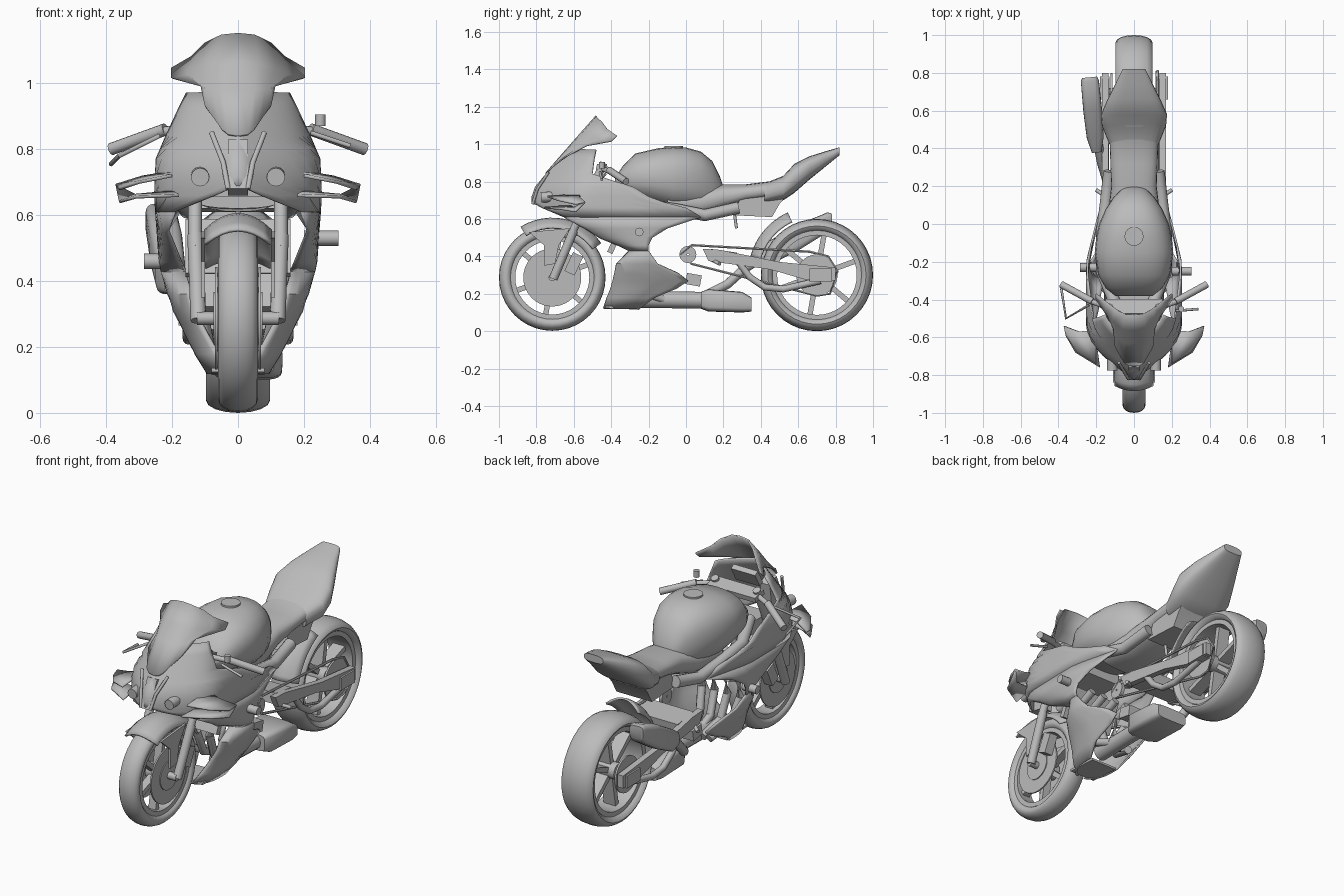
import bpy, bmesh, math
from math import sin, cos, pi, radians
from mathutils import Vector

cube = bpy.data.objects.get("Cube")
if cube:
    bpy.data.objects.remove(cube, do_unlink=True)

grey = bpy.data.materials.new("plain_grey")
grey.use_nodes = True
tone = (.5, .5, .5, 1)
grey.diffuse_color = tone
grey.node_tree.nodes["Principled BSDF"].inputs["Base Color"].default_value = tone
parts = []


def skin(name, rows, loop_rows=False, loop_cols=False, caps=False, thick=0, mirror=False):
    """Skin a grid of points, then optionally mirror and thicken it."""
    bm = bmesh.new()
    grid = [[bm.verts.new(p) for p in row] for row in rows]
    count, width = len(grid), len(grid[0])
    for i in range(count if loop_rows else count - 1):
        for j in range(width if loop_cols else width - 1):
            a, b = grid[i], grid[(i + 1) % count]
            k = (j + 1) % width
            bm.faces.new((a[j], a[k], b[k], b[j]))
    if caps:
        bm.faces.new(grid[0])
        bm.faces.new(grid[-1])
    bmesh.ops.remove_doubles(bm, verts=bm.verts, dist=.0005)
    bmesh.ops.recalc_face_normals(bm, faces=bm.faces)
    mesh = bpy.data.meshes.new(name)
    bm.to_mesh(mesh)
    bm.free()
    mesh.materials.append(grey)
    obj = bpy.data.objects.new(name, mesh)
    bpy.context.collection.objects.link(obj)
    if mirror:
        obj.modifiers.new("mirror", "MIRROR")
    if thick:
        mod = obj.modifiers.new("thickness", "SOLIDIFY")
        mod.thickness, mod.offset = thick, 0
    parts.append(obj)
    return obj


def prism(name, outline, x0, x1, mirror=False):
    rows = [[(x, y, z) for y, z in outline] for x in (x0, x1)]
    return skin(name, rows, loop_cols=True, caps=True, mirror=mirror)


def box(name, centre, size, tilt=0, mirror=False):
    x, y, z = centre
    w, d, h = [s / 2 for s in size]
    c, s = cos(radians(tilt)), sin(radians(tilt))
    corners = [(-d, -h), (d, -h), (d, h), (-d, h)]
    outline = [(y + a * c - b * s, z + a * s + b * c) for a, b in corners]
    return prism(name, outline, x - w, x + w, mirror)


def tube(name, points, radius, mirror=False, sides=12):
    pts = [Vector(p) for p in points]
    rows = []
    for i, p in enumerate(pts):
        a, b = pts[max(i - 1, 0)], pts[min(i + 1, len(pts) - 1)]
        turn = (b - a).to_track_quat("Z", "Y")
        ring = [2 * pi * k / sides for k in range(sides)]
        rows.append([p + turn @ Vector((radius * cos(t), radius * sin(t), 0)) for t in ring])
    return skin(name, rows, loop_cols=True, caps=True, mirror=mirror)


def loft(name, sections, power=2.6, sides=24):
    """Rounded body through sections of (y, bottom, top, half width)."""
    rows = []
    for y, low, high, half in sections:
        row = []
        for k in range(sides):
            c, s = cos(2 * pi * k / sides), sin(2 * pi * k / sides)
            x = math.copysign(abs(c) ** (2 / power), c) * half
            z = math.copysign(abs(s) ** (2 / power), s) * (high - low) / 2
            row.append((x, y, z + (high + low) / 2))
        rows.append(row)
    return skin(name, rows, loop_cols=True, caps=True)


def lathe(name, profile, y, z, mirror=False, steps=40):
    """Spin a closed (x, radius) profile about a sideways axle."""
    rows = []
    for k in range(steps):
        a = 2 * pi * k / steps
        rows.append([(x, y + r * cos(a), z + r * sin(a)) for x, r in profile])
    return skin(name, rows, True, True, mirror=mirror)


def disc(name, x0, x1, radius, y, z, hole=.005, mirror=False):
    return lathe(name, [(x0, hole), (x0, radius), (x1, radius), (x1, hole)], y, z, mirror)


def arc(name, y, z, radius, start, end, half, drop, thick=.01):
    """Curved guard over a wheel, with edges dropped towards the axle."""
    rows = []
    for i in range(13):
        a = radians(start + (end - start) * i / 12)
        row = []
        for j in range(-4, 5):
            r = radius - drop * (j / 4) ** 2
            row.append((half * j / 4, y + r * cos(a), z + r * sin(a)))
        rows.append(row)
    return skin(name, rows, thick=thick)


# Wheels: tyre, rim, hub, spokes and brake discs
def wheel(name, y, z, outer, half):
    inner = outer - .075
    mid, depth = (outer + inner) / 2, (outer - inner) / 2
    ring = [2 * pi * k / 16 for k in range(16)]
    lathe(name + "_tyre", [(half * cos(t), mid + depth * sin(t)) for t in ring], y, z)
    w = half * .75
    lathe(name + "_rim", [(-w, inner + .015), (w, inner + .015), (w, inner - .012), (-w, inner - .012)], y, z)
    disc(name + "_hub", -w, w, .045, y, z)
    for k in range(6):
        a = 60 * k + 20
        reach = inner / 2 + .01
        centre = (0, y + reach * cos(radians(a)), z + reach * sin(radians(a)))
        box(name + "_spoke", centre, (w, inner - .03, .028), a)


front, rear = (-.715, .287), (.7, .3)
wheel("front", *front, .285, .06)
wheel("rear", *rear, .3, .097)
disc("front_brake_disc", .062, .07, .155, *front, hole=.06, mirror=True)
disc("front_disc_carrier", .06, .075, .08, *front, mirror=True)
disc("rear_sprocket", .115, .125, .11, *rear)
disc("rear_brake_disc", -.125, -.115, .1, *rear)
tube("front_axle", [(-.125, *front), (.125, *front)], .02)
tube("rear_axle", [(-.18, *rear), (.18, *rear)], .02)

# Fork, calipers and front mudguard
tube("fork_lower", [(.12, -.71, .28), (.13, -.6, .54)], .024, mirror=True)
tube("fork_upper", [(.13, -.62, .5), (.13, -.44, .9)], .021, mirror=True)
box("brake_caliper", (.095, -.6, .36), (.05, .06, .11), -25, mirror=True)
arc("front_mudguard", *front, .315, 35, 122, .1, .05)
guard = [(-.84, .53), (-.62, .55), (-.68, .46), (-.7, .36), (-.76, .35), (-.76, .46)]
prism("mudguard_side", guard, .1, .112, mirror=True)

# Chain and its front sprocket
disc("front_sprocket", .11, .13, .045, .01, .41)
chain = [(.03, .46), (.66, .425), (.76, .4), (.81, .32), (.77, .2), (.7, .19), (.03, .36), (-.03, .41), (.03, .46)]
tube("chain", [(.125, y, z) for y, z in chain], .007, sides=6)

# Swingarm and rear guard
arm = [(.09, .44), (.18, .435), (.5, .37), (.8, .34), (.8, .27), (.64, .275), (.45, .33), (.12, .375)]
prism("swingarm_beam", arm, .135, .17, mirror=True)
brace = [(.28, .37), (.34, .29), (.42, .235), (.52, .225), (.72, .27)]
tube("swingarm_brace", [(.15, y, z) for y, z in brace], .018, mirror=True)
box("swingarm_bridge", (0, .2, .4), (.28, .14, .06), -8)
box("axle_block", (.155, .72, .3), (.05, .12, .07), mirror=True)
arc("rear_hugger", *rear, .365, 115, 165, .1, .05)

# Side cowls follow one shared body surface
WIDTHS = [(.12, .09), (.2, .14), (.3, .195), (.45, .235), (.65, .25), (.77, .245), (.84, .215), (.92, .18), (1, .145)]


def body_width(z):
    for (a, u), (b, v) in zip(WIDTHS, WIDTHS[1:]):
        if z <= b:
            return u + (v - u) * (z - a) / (b - a)
    return WIDTHS[-1][1]


def nose_line(z):
    return max(-.82, -.48 - (1.15 - z) * .85)


def cowl(name, rows, columns=12):
    """Panel through rows of (height, front edge, rear edge)."""
    grid = []
    for z, y0, y1 in rows:
        lip = .07 * min(1, max(0, (.64 - z) / .2))
        rounding = .28 - .5 * max(0, z - .77)
        row = []
        for j in range(columns + 1):
            s = j / columns
            y = y0 + (y1 - y0) * s ** 1.3
            t = min(1, max(0, (y - nose_line(z)) / rounding))
            x = body_width(z) * sin(t * pi / 2) - .25 * max(0, y + .2)
            row.append((x - lip * (1 - s) ** 3, y, z))
        grid.append(row)
    return skin(name, grid, thick=.01, mirror=True)


backs = ((.97, -.48), (.92, -.49), (.84, -.5), (.8, -.38), (.77, -.28), (.72, -.2))
upper = [(z, nose_line(z), back) for z, back in backs]
cowl("nose_cowl", upper + [(.69, -.82, -.12), (.66, -.77, .0), (.61, -.65, .08)])
cowl("middle_cowl", [(.61, -.65, .08), (.55, -.54, -.1), (.5, -.46, -.18), (.46, -.36, -.2), (.43, -.3, -.2)])
cowl("lower_cowl", [(.43, -.3, -.2), (.36, -.37, -.15), (.31, -.38, -.04), (.27, -.39, .01),
                    (.23, -.4, -.05), (.18, -.42, -.17), (.12, -.44, -.25)])
box("belly_pan", (0, -.34, .125), (.16, .18, .012), -3)

# Windscreen with flared upper corners
screen = [
    [(0, -.48, 1.15), (.05, -.478, 1.145), (.1, -.45, 1.12), (.14, -.42, 1.08), (.2, -.37, 1.045)],
    [(0, -.56, 1.06), (.06, -.555, 1.055), (.11, -.51, 1.045), (.15, -.46, 1.025), (.2, -.4, 1.015)],
    [(0, -.63, .98), (.05, -.625, .98), (.08, -.605, .98), (.1, -.57, .985), (.11, -.53, .99)],
    [(0, -.75, .84), (.03, -.748, .845), (.05, -.735, .86), (.07, -.7, .89), (.1, -.65, .93)],
]
skin("windscreen", screen, thick=.008, mirror=True)

# Nose duct, headlights and winglets
prism("nose_beak", [(-.825, .68), (-.76, .83), (-.7, .8), (-.72, .66)], -.03, .03)
tube("nose_trim", [(.03, -.82, .68), (.045, -.795, .76), (.08, -.735, .85)], .008, mirror=True)
tube("headlight", [(.115, -.775, .715), (.115, -.7, .72)], .028, mirror=True)
skin("upper_winglet", [[(.2, -.74, .72), (.2, -.56, .73)], [(.3, -.68, .7), (.29, -.57, .715)], [(.36, -.59, .68), (.37, -.54, .69)]], thick=.01, mirror=True)
skin("lower_winglet", [[(.18, -.76, .66), (.2, -.62, .67)], [(.31, -.68, .655), (.31, -.6, .66)], [(.36, -.59, .64), (.37, -.54, .69)]], thick=.01, mirror=True)

# Tank, seat and tail
loft("tank", [(-.38, .76, .82, .1), (-.34, .73, .88, .15), (-.27, .7, .95, .19), (-.15, .67, .978, .208), (-.07, .65, .985, .2), (0, .65, .982, .185),
              (.08, .65, .96, .15), (.14, .66, .91, .11), (.18, .68, .83, .07), (.2, .71, .77, .04)], 2.4)
tube("fuel_cap", [(0, -.065, .97), (0, -.065, .99)], .05, sides=24)
loft("seat", [(-.1, .62, .74, .16), (.08, .61, .76, .135), (.2, .65, .785, .12), (.32, .69, .785, .125), (.48, .71, .805, .13), (.58, .76, .87, .12)])
loft("tail", [(.42, .68, .79, .13), (.52, .7, .83, .17), (.58, .74, .895, .175), (.66, .81, .935, .14), (.74, .875, .96, .1), (.82, .94, .983, .06)], 3)
prism("undertail", [(.25, .62), (.46, .61), (.5, .68), (.56, .75), (.3, .73)], -.11, .11)
tube("number_plate_stay", [(0, .26, .62), (0, .27, .55)], .008)

# Frame spars and bulkhead
spar = [(.1, -.42, .74), (.17, -.25, .68), (.17, -.05, .65), (.15, .1, .62), (.13, .28, .66)]
tube("frame_spar", spar, .032, mirror=True)
box("radiator", (0, -.37, .5), (.32, .03, .18), -25)
box("airbox", (0, -.42, .69), (.24, .3, .07))

# Exhaust: four headers, collector, under-box and raised silencer
for x in (-.12, -.04, .04, .12):
    tube("exhaust_header", [(x, -.2, .5), (x, -.29, .46), (x, -.31, .35), (x * .8, -.26, .22), (x * .5, -.12, .17)], .022)
tube("collector", [(.03, -.24, .17), (.04, .1, .165)], .045)
loft("exhaust_box", [(.08, .12, .21, .08), (.12, .105, .225, .105), (.3, .1, .21, .105), (.35, .105, .18, .095)], 5).location.x = .03
tube("link_pipe", [(-.05, .1, .19), (-.14, .22, .25), (-.17, .32, .34), (-.19, .42, .4)], .025)
silencer = loft("silencer", [(.38, .36, .44, .025), (.46, .36, .49, .045), (.6, .43, .57, .05), (.76, .53, .635, .048), (.78, .56, .63, .04)], 4)
silencer.location.x = -.162
silencer.rotation_euler.z = .094

# Handlebars, levers and cockpit
tube("clip_on", [(.12, -.45, .87), (.25, -.4, .85)], .014, mirror=True)
tube("grip", [(.22, -.41, .86), (.385, -.32, .8)], .019, mirror=True)
tube("brake_lever", [(.22, -.46, .85), (.34, -.45, .81)], .007)
tube("clutch_lever", [(-.24, -.43, .84), (-.36, -.5, .78), (-.385, -.34, .755)], .007)
tube("fluid_reservoir", [(.25, -.45, .87), (.25, -.45, .905)], .016)
box("top_clamp", (0, -.44, .87), (.3, .08, .03), -15)
box("dash", (0, -.54, .91), (.15, .03, .09), -30)

# Crash bobbins, footrests and linkage
tube("left_bobbin", [(.2, -.25, .53), (.305, -.25, .53)], .023)
tube("right_bobbin", [(-.2, -.23, .46), (-.285, -.23, .46)], .023)
tube("footrest", [(.14, .14, .38), (.2, .18, .36)], .01, mirror=True)
box("linkage", (0, .04, .275), (.2, .08, .06), -10)

bpy.ops.object.select_all(action="DESELECT")
for obj in parts:
    obj.select_set(True)
bpy.context.view_layer.objects.active = parts[0]
bpy.ops.object.shade_smooth_by_angle(angle=radians(38))
